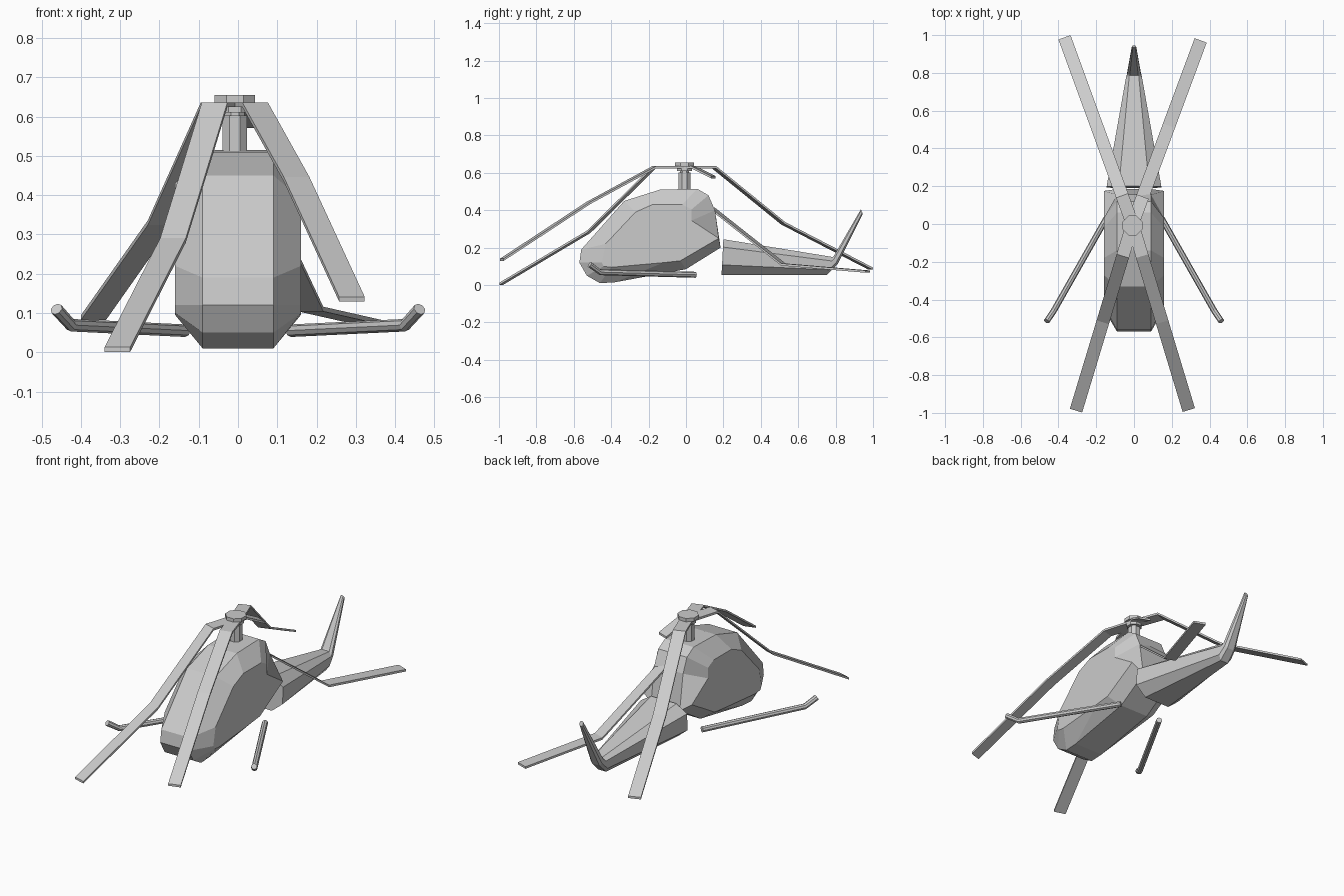
import bpy, math
from mathutils import Vector

if "Cube" in bpy.data.objects:
    bpy.data.objects.remove(bpy.data.objects["Cube"])


def mesh_object(name, verts, faces):
    me = bpy.data.meshes.new(name)
    me.from_pydata([tuple(v) for v in verts], [], faces)
    me.update()
    import bmesh
    bm = bmesh.new()
    bm.from_mesh(me)
    bmesh.ops.recalc_face_normals(bm, faces=bm.faces)
    bm.to_mesh(me)
    bm.free()
    ob = bpy.data.objects.new(name, me)
    bpy.context.collection.objects.link(ob)
    return ob


def loft(name, rings):
    """Skin equal-sized closed rings and cap both ends."""
    n = len(rings[0])
    verts = [v for ring in rings for v in ring]
    faces = [(i * n + j, i * n + (j + 1) % n, (i + 1) * n + (j + 1) % n, (i + 1) * n + j)
             for i in range(len(rings) - 1) for j in range(n)]
    last = (len(rings) - 1) * n
    faces += [tuple(range(n)), tuple(range(last, last + n))]
    return mesh_object(name, verts, faces)


# Cabin: centre profile and inset side profile, as (y, z)
centre = [(-.57, .12), (-.56, .19), (-.33, .45), (-.14, .51), (.06, .515), (.12, .48),
          (.155, .40), (.185, .20), (0, .085), (-.38, .015), (-.46, .01), (-.53, .05)]
side = [(-.45, .12), (-.43, .22), (-.27, .39), (-.18, .43), (-.02, .43), (.03, .405),
        (.03, .345), (.175, .25), (-.03, .13), (-.12, .12), (-.40, .095), (-.44, .10)]
loft("cabin", [[(x, y, z) for y, z in prof]
               for x, prof in ((-.16, side), (-.09, centre), (.09, centre), (.16, side))])


# Tail boom turning up into the fin; ring = top (y, z), bottom (y, z), top and side half widths
def tail_ring(top, bottom, wt, ws):
    t, b = Vector((0, *top)), Vector((0, *bottom))
    half = [(wt, 0), (ws, .22), (ws, .72), (wt, 1)]
    pts = half + [(-x, f) for x, f in reversed(half)]
    return [t.lerp(b, f) + Vector((x, 0, 0)) for x, f in pts]


loft("tail_boom", [tail_ring((.20, .245), (.19, .055), .08, .145),
                   tail_ring((.785, .15), (.755, .055), .025, .042),
                   tail_ring((.79, .155), (.81, .11), .022, .036),
                   tail_ring((.935, .405), (.945, .38), .006, .011)])


# Rotor mast and hub
def cylinder(name, radius, z0, z1, sides=8):
    bpy.ops.mesh.primitive_cylinder_add(vertices=sides, radius=radius, depth=z1 - z0,
                                        location=(-.008, -.008, (z0 + z1) / 2),
                                        rotation=(0, 0, math.pi / sides))
    bpy.context.object.name = name


cylinder("mast", .034, .50, .603)
cylinder("mast_neck", .027, .60, .615)
cylinder("hub_lower", .042, .610, .637)
cylinder("hub_cap", .056, .635, .655)


# Rotor blades: drooping strips, straight in plan; path = (y, z)
def blade(name, end_x, end_y, path, width=.068, thick=.012):
    k = (end_x + .008) / end_y
    across = Vector((1, -k, 0)).normalized() * width / 2
    up = Vector((0, 0, thick / 2))
    rings = []
    for y, z in path:
        c = Vector((-.008 + k * y, y, z))
        rings.append([c - across - up, c + across - up, c + across + up, c - across + up])
    loft(name, rings)


blade("blade_front_left", -.307, -.988, [(0, .63), (-.17, .63), (-.52, .285), (-.988, .007)])
blade("blade_front_right", .29, -.985, [(0, .63), (-.17, .63), (-.52, .44), (-.985, .135)])
blade("blade_rear_left", -.368, .988, [(0, .63), (.15, .63), (.52, .33), (.988, .088)])
# The rear right blade is broken into a stub and a fallen length
blade("blade_stub", .353, .972, [(0, .63), (.04, .63), (.145, .577)])
blade("blade_rear_right", .353, .972, [(.14, .41), (.52, .11), (.972, .072)])

# Skids splayed outward with upturned tips
for s, label in ((1, "right"), (-1, "left")):
    path = [Vector((s * .135, .05, .055)), Vector((s * .425, -.46, .069)),
            Vector((s * .462, -.515, .11))]
    across = Vector((.87, s * .5, 0))
    rings = []
    for i, p in enumerate(path):
        d = (path[min(i + 1, 2)] - path[max(i - 1, 0)]).normalized()
        u = across.cross(d).normalized()
        rings.append([p + .016 * (math.cos(a) * across + math.sin(a) * u)
                      for a in (2 * math.pi * j / 8 for j in range(8))])
    loft("skid_" + label, rings)
